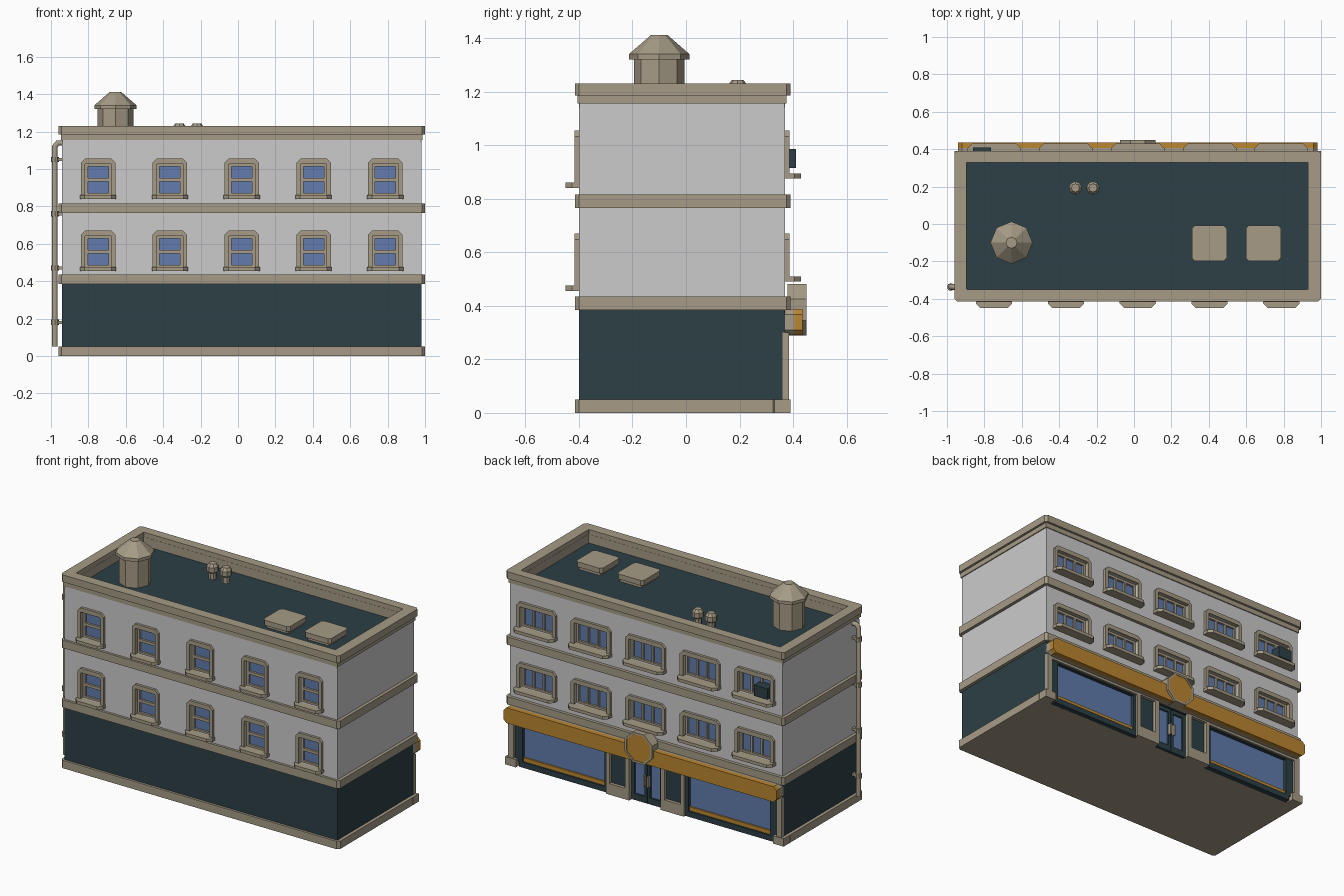
import bpy, bmesh
from math import cos, sin, pi

if "Cube" in bpy.data.objects:
    bpy.data.objects.remove(bpy.data.objects["Cube"])


def mat(name, rgb):
    m = bpy.data.materials.new(name)
    m.diffuse_color = (*rgb, 1)
    m.use_nodes = True
    m.node_tree.nodes["Principled BSDF"].inputs["Base Color"].default_value = m.diffuse_color
    return m


STONE = mat("stone", (0.38, 0.33, 0.24))
DARK = mat("dark_teal", (0.025, 0.05, 0.06))
ORANGE = mat("orange", (0.5, 0.24, 0.03))
GLASS = mat("glass", (0.12, 0.2, 0.42))
CX = 0.02                      # building centre line


def finish(name, bm, m=None):
    bmesh.ops.recalc_face_normals(bm, faces=bm.faces)
    me = bpy.data.meshes.new(name)
    bm.to_mesh(me)
    bm.free()
    if m:
        me.materials.append(m)
    ob = bpy.data.objects.new(name, me)
    bpy.context.collection.objects.link(ob)
    return ob


def add_prism(bm, pts, a, b, axis):
    """Extrude a 2D outline from a to b along y or z."""
    put = (lambda p, w: (p[0], p[1], w)) if axis == 'z' else (lambda p, w: (p[0], w, p[1]))
    lo, hi = ([bm.verts.new(put(p, w)) for p in pts] for w in (a, b))
    bm.faces.new(lo)
    bm.faces.new(hi)
    for i in range(len(pts)):
        j = (i + 1) % len(pts)
        bm.faces.new((lo[i], lo[j], hi[j], hi[i]))


def prism(name, pts, a, b, axis, m=None):
    bm = bmesh.new()
    add_prism(bm, pts, a, b, axis)
    return finish(name, bm, m)


def rect(x0, x1, v0, v1, top=0.0, bot=0.0):
    """Rectangle with optional corner cuts."""
    x0, x1 = sorted((x0, x1))
    v0, v1 = sorted((v0, v1))
    p = [(x0 + bot, v0), (x1 - bot, v0)] + ([(x1, v0 + bot)] if bot else [])
    p += [(x1, v1 - top), (x1 - top, v1), (x0 + top, v1), (x0, v1 - top)] if top else [(x1, v1), (x0, v1)]
    return p + ([(x0, v0 + bot)] if bot else [])


def box(name, x0, x1, y0, y1, z0, z1, m=None, cut=0.0):
    return prism(name, rect(x0, x1, y0, y1, cut, cut), z0, z1, 'z', m)


def ring(name, outer, inner, a, b, axis, m=None):
    """Frame between two outlines with equal point counts."""
    put = (lambda p, w: (p[0], p[1], w)) if axis == 'z' else (lambda p, w: (p[0], w, p[1]))
    bm = bmesh.new()
    L = [[bm.verts.new(put(p, w)) for p in o] for o, w in ((outer, a), (outer, b), (inner, b), (inner, a))]
    n = len(outer)
    for k in range(4):
        A, B = L[k], L[(k + 1) % 4]
        for i in range(n):
            j = (i + 1) % n
            bm.faces.new((A[i], A[j], B[j], B[i]))
    return finish(name, bm, m)


def lathe(name, prof, x, y, m=STONE, n=8):
    bm = bmesh.new()
    rows = [[bm.verts.new((x + r * cos(2 * pi * i / n), y + r * sin(2 * pi * i / n), z)) for i in range(n)]
            for r, z in prof]
    for A, B in zip(rows, rows[1:]):
        for i in range(n):
            j = (i + 1) % n
            bm.faces.new((A[i], A[j], B[j], B[i]))
    bm.faces.new(rows[0])
    bm.faces.new(rows[-1])
    return finish(name, bm, m)


# Main masses
X0, X1, Y0, Y1 = -0.94, 0.98, -0.40, 0.37
box("ground_floor", X0, X1, Y0, 0.34, 0.03, 0.39, DARK)
walls = box("upper_walls", X0, X1, Y0, Y1, 0.39, 1.14)
box("roof_deck", -0.9, 0.935, -0.355, 0.335, 1.135, 1.145, DARK)
box("plinth", -0.96, 1.0, -0.415, 0.34, 0, 0.05, STONE, 0.015)
for i, z in enumerate((0.385, 0.765)):
    box(f"floor_band_{i}", -0.96, 1.0, -0.415, 0.39, z, z + 0.05, STONE, 0.015)

# Parapet and cornice
hole = rect(-0.895, 0.93, -0.35, 0.33, 0.002, 0.002)
ring("parapet", rect(X0, X1, Y0, Y1, 0.002, 0.002), hole, 1.13, 1.19, 'z')
ring("parapet_lining", rect(-0.9, 0.935, -0.355, 0.335), rect(-0.894, 0.929, -0.349, 0.329), 1.14, 1.2, 'z', STONE)
ring("cornice", rect(-0.96, 1.0, -0.415, 0.39, 0.015, 0.015), hole, 1.185, 1.23, 'z', STONE)
ring("cornice_moulding", rect(-0.946, 0.986, -0.406, 0.376), rect(-0.93, 0.97, -0.39, 0.36), 1.155, 1.19, 'z', STONE)

# Windows on both long sides
cutters = bmesh.new()


def window(cx, z0, s):
    front = s < 0
    face = Y0 if front else Y1
    hw, h, ow, o0, o1, sd, sw = ((0.092, 0.215, 0.07, 0.02, 0.187, 0.05, 0.097) if front
                                 else (0.138, 0.18, 0.115, 0.02, 0.152, 0.06, 0.143))
    y = lambda d: face + s * d
    tag = "front" if front else "back"
    hole = rect(cx - ow, cx + ow, z0 + o0, z0 + o1)
    add_prism(cutters, hole, y(-0.03), y(0.05), 'y')
    ring(tag + "_window_frame", rect(cx - hw, cx + hw, z0, z0 + h, 0.022),
         rect(cx - ow, cx + ow, z0 + o0, z0 + o1, 0.003), y(-0.01), y(0.016), 'y', STONE)
    ring(tag + "_window_sash", hole, rect(cx - ow + 0.015, cx + ow - 0.015, z0 + o0 + 0.012, z0 + o1 - 0.015),
         y(-0.03), y(-0.01), 'y', STONE)
    prism(tag + "_window_glass", hole, y(-0.031), y(-0.023), 'y', GLASS)
    if front:
        prism("front_window_rail", rect(cx - ow, cx + ow, z0 + 0.094, z0 + 0.112), y(-0.03), y(-0.01), 'y', STONE)
    else:
        for k in (-1, 1):
            u = cx + k * 0.035
            prism("back_window_mullion", rect(u - 0.006, u + 0.006, z0 + o0, z0 + o1), y(-0.03), y(-0.01), 'y', STONE)
    # sill with cut outer corners
    c = 0.025
    prism(tag + "_window_sill", [(cx - sw, y(0)), (cx + sw, y(0)), (cx + sw, y(sd - c)),
          (cx + sw - c, y(sd)), (cx - sw + c, y(sd)), (cx - sw, y(sd - c))], z0, z0 + 0.02, 'z', STONE)


for i in range(-2, 3):
    for z in (0, 0.385):
        window(CX + i * 0.384, 0.455 + z, -1)
        window(CX + i * 0.384, 0.49 + z, 1)
box("air_conditioner", -0.86, -0.765, 0.34, 0.41, 0.915, 0.985, DARK)

cut = finish("window_cutter", cutters)
cut.hide_render = True
cut.hide_viewport = True
mod = walls.modifiers.new("openings", 'BOOLEAN')
mod.object = cut
mod.solver = 'EXACT'

# Shopfront on the back, mirrored about the centre line
box("shop_fascia", X0, X1, 0.335, Y1, 0.285, 0.39, DARK)
for s in (-1, 1):
    r = lambda a, b, z0, z1: rect(CX + s * a, CX + s * b, z0, z1)
    prism("shop_corner_pier", r(0.88, 0.96, 0.03, 0.3), 0.335, Y1, 'y', DARK)
    prism("shop_corner_pilaster", r(0.925, 0.962, 0.04, 0.3), 0.36, 0.385, 'y', STONE)
    prism("shop_corner_base", r(0.905, 0.98, 0, 0.05), 0.33, 0.39, 'y', STONE)
    ring("shop_window_frame", r(0.265, 0.895, 0, 0.29), r(0.295, 0.87, 0.035, 0.268), 0.335, 0.37, 'y', DARK)
    prism("shop_window_glass", r(0.29, 0.875, 0.03, 0.27), 0.335, 0.35, 'y', GLASS)
    prism("shop_window_strip", r(0.295, 0.87, 0.035, 0.06), 0.34, 0.36, 'y', ORANGE)
    prism("shop_window_lintel", r(0.27, 0.93, 0.275, 0.3), 0.36, 0.382, 'y', STONE)
    ring("entrance_pilaster", r(0.11, 0.275, 0, 0.295), r(0.14, 0.25, 0.07, 0.28), 0.335, 0.385, 'y', STONE)
    prism("entrance_panel", r(0.135, 0.255, 0.06, 0.29), 0.335, 0.365, 'y', DARK)
    ring("door_leaf", r(0.002, 0.112, 0, 0.29), r(0.02, 0.09, 0.04, 0.262), 0.335, 0.36, 'y', DARK)
    prism("door_glass", r(0.018, 0.092, 0.035, 0.265), 0.335, 0.349, 'y', GLASS)
    prism("door_handle", r(0.008, 0.018, 0.11, 0.18), 0.355, 0.378, 'y', STONE)

# Sign band with an octagonal badge
prism("sign_backing", rect(X0, X1, 0.29, 0.388, 0.02, 0.02), 0.36, 0.405, 'y', STONE)
prism("sign_band", rect(X0, X1, 0.29, 0.388, 0.02, 0.02), 0.405, 0.435, 'y', ORANGE)
octagon = lambda r: [(CX + r * cos(pi / 8 + i * pi / 4), 0.385 + r * sin(pi / 8 + i * pi / 4)) for i in range(8)]
ring("badge_rim", octagon(0.104), octagon(0.09), 0.38, 0.45, 'y', STONE)
prism("badge_face", octagon(0.092), 0.38, 0.447, 'y', ORANGE)

# Roof: water tank, vents, hatches
lathe("water_tank", [(0.095, 1.14), (0.095, 1.33)], -0.655, -0.10)
lathe("tank_roof", [(0.113, 1.32), (0.113, 1.34), (0.03, 1.412)], -0.655, -0.10)
for x in (-0.313, -0.219):
    lathe("roof_vent", [(0.024, 1.14), (0.024, 1.185), (0.036, 1.195), (0.036, 1.225), (0.022, 1.243)], x, 0.193)
for x in (0.403, 0.692):
    box("hatch_base", x - 0.075, x + 0.075, -0.18, -0.02, 1.14, 1.17, STONE)
    box("hatch_lid", x - 0.093, x + 0.093, -0.197, -0.008, 1.165, 1.198, STONE, 0.015)

# Drainpipe on the left side
cu = bpy.data.curves.new("drainpipe", 'CURVE')
cu.dimensions = '3D'
cu.bevel_depth = 0.015
cu.bevel_resolution = 2
cu.use_fill_caps = True
sp = cu.splines.new('POLY')
path = [(-0.979, 0.05), (-0.979, 1.12), (-0.964, 1.139), (-0.93, 1.139)]
sp.points.add(len(path) - 1)
for p, (x, z) in zip(sp.points, path):
    p.co = (x, -0.337, z, 1)
cu.materials.append(STONE)
bpy.context.collection.objects.link(bpy.data.objects.new("drainpipe", cu))
for z in (0.18, 0.47, 0.76, 1.05):
    lathe("pipe_bracket", [(0.021, z - 0.014), (0.021, z + 0.014)], -0.979, -0.337)
    box("pipe_clip", -0.975, -0.935, -0.347, -0.327, z - 0.008, z + 0.008, STONE)
